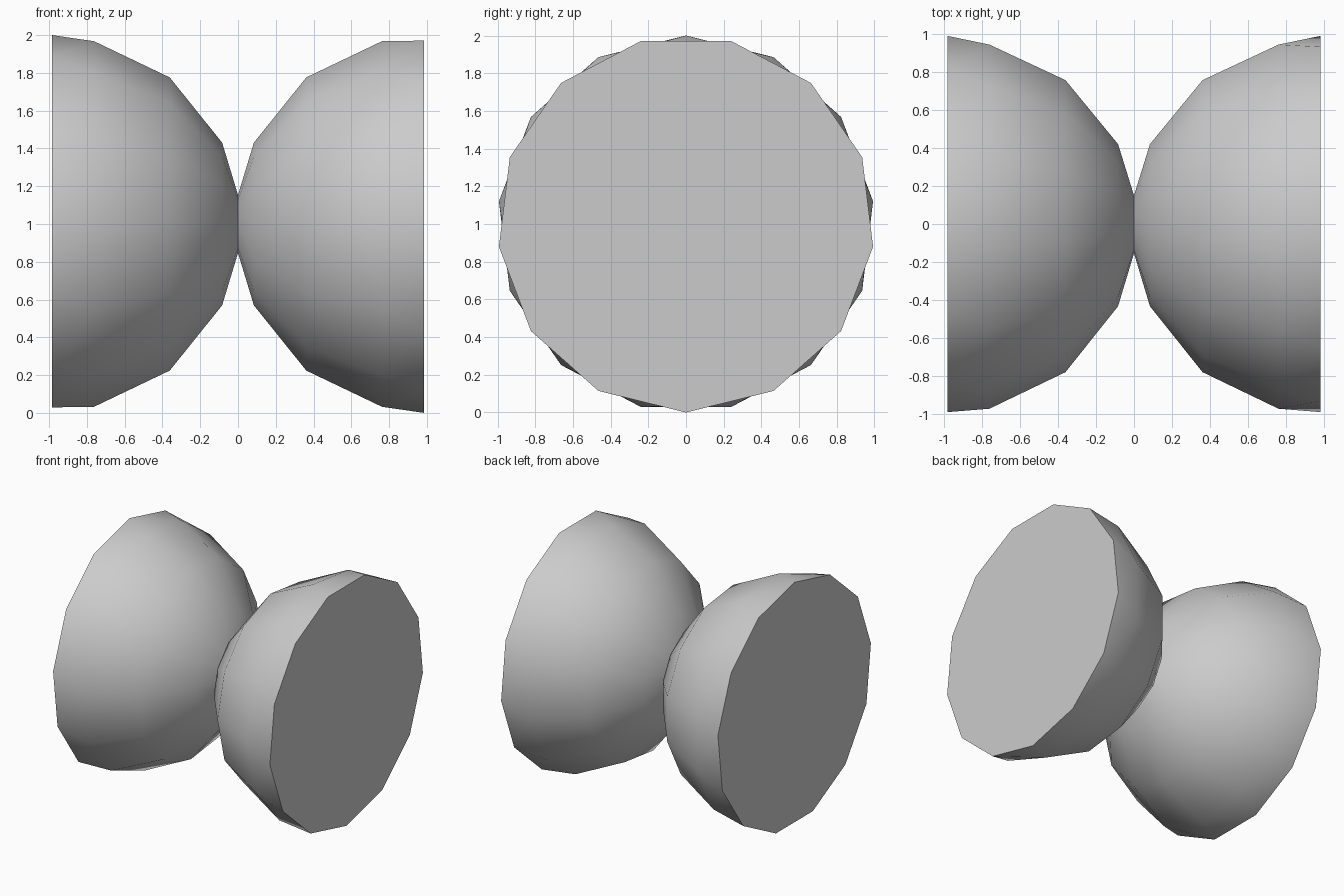
import bpy, bmesh
from math import sin, cos, pi, radians

if "Cube" in bpy.data.objects:
    bpy.data.objects.remove(bpy.data.objects["Cube"])

SIDES = 13
STEP = 2 * pi / SIDES
CENTRE = 0.985   # x of each dome's centre


def ring(bm, x, r, turn=0.0):
    """13-sided ring around the x axis, first corner towards the front."""
    return [bm.verts.new((x, -r * cos(i * STEP + turn), 1 - r * sin(i * STEP + turn)))
            for i in range(SIDES)]


bm = bmesh.new()

# Rings of one dome: latitude steps of a unit sphere, then the turned rim
lats = [pi / 7, 2 * pi / 7, 3 * pi / 7]
dome = [(CENTRE - cos(a), sin(a), 0.0) for a in lats] + [(CENTRE, 1.0, STEP / 4)]

# Left dome, narrow waist, right dome
rows = [(-x, r, -t) for x, r, t in reversed(dome)] + [(0, 0.155, 0)] + dome
rings = [ring(bm, *row) for row in rows]

# Skin between rings
for a, b in zip(rings, rings[1:]):
    for i in range(SIDES):
        j = (i + 1) % SIDES
        bm.faces.new((a[i], a[j], b[j], b[i]))

# Flat end discs
bm.faces.new(rings[0])
bm.faces.new(rings[-1])
bmesh.ops.recalc_face_normals(bm, faces=bm.faces)

# Split the twisted rim bands outward so the body stays convex there
rim = [e for e in bm.faces if len(e.verts) == 4
       and max(abs(v.co.x) for v in e.verts) > 0.9]
bmesh.ops.triangulate(bm, faces=rim)

mesh = bpy.data.meshes.new("double_dome")
bm.to_mesh(mesh)
bm.free()
obj = bpy.data.objects.new("double_dome", mesh)
bpy.context.collection.objects.link(obj)
bpy.context.view_layer.objects.active = obj
obj.select_set(True)
bpy.ops.object.shade_smooth_by_angle(angle=radians(60))
